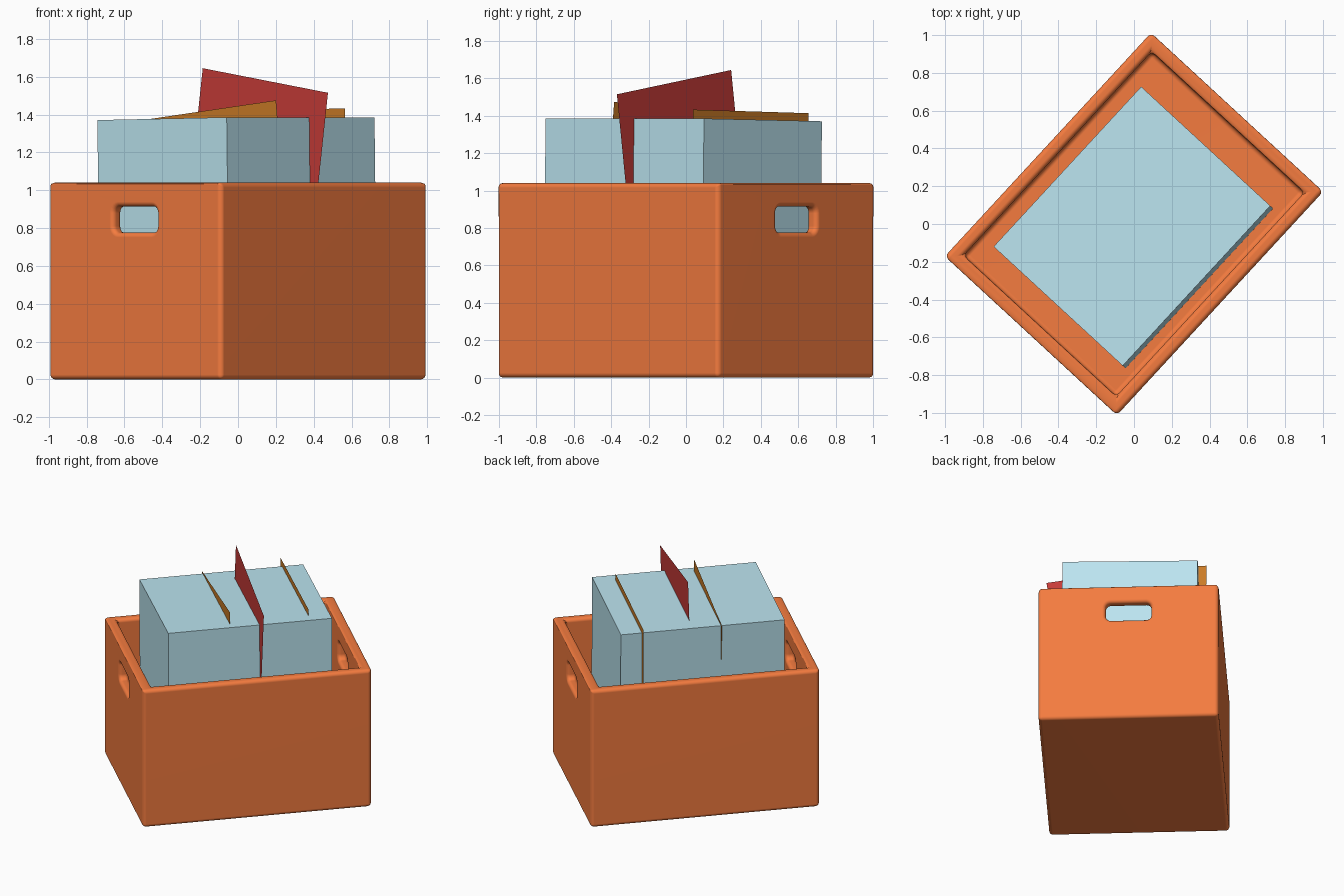
import bpy, bmesh, math
from mathutils import Matrix

if "Cube" in bpy.data.objects:
    bpy.data.objects.remove(bpy.data.objects["Cube"])

# The whole model is laid out along its own x (long) and y (short), then turned
TURN = Matrix.Rotation(math.radians(47.3), 4, 'Z')
L, W, H, T = 0.805, 0.62, 1.04, 0.10


def material(name, rgb):
    m = bpy.data.materials.new(name)
    m.diffuse_color = (*rgb, 1)
    m.use_nodes = True
    m.node_tree.nodes["Principled BSDF"].inputs["Base Color"].default_value = m.diffuse_color
    return m


def make(name, bm, mat=None):
    bmesh.ops.recalc_face_normals(bm, faces=bm.faces[:])
    me = bpy.data.meshes.new(name)
    bm.to_mesh(me)
    bm.free()
    ob = bpy.data.objects.new(name, me)
    bpy.context.collection.objects.link(ob)
    ob.matrix_world = TURN
    if mat:
        me.materials.append(mat)
    return ob


def block(size, matrix):
    bm = bmesh.new()
    bmesh.ops.create_cube(bm, size=1, matrix=matrix @ Matrix.Diagonal((*size, 1)))
    return bm


orange = material("orange", (0.91, 0.20, 0.05))
blue = material("pale_blue", (0.50, 0.78, 0.87))
red = material("red", (0.57, 0.045, 0.04))
brown = material("brown", (0.60, 0.20, 0.02))

# Open crate: inset the top and push it down to the floor
bm = block((2 * L, 2 * W, H), Matrix.Translation((0, 0, H / 2)))
top = max(bm.faces, key=lambda f: f.calc_center_median().z)
bmesh.ops.inset_region(bm, faces=[top], thickness=T)
well = bmesh.ops.extrude_discrete_faces(bm, faces=[top])["faces"]
bmesh.ops.translate(bm, verts=well[0].verts[:], vec=(0, 0, T - H))
crate = make("crate", bm, orange)

# Rounded-slot cutter running through both end walls
hw, hh, r, n = 0.156, 0.069, 0.035, 5
bm = bmesh.new()
ring = []
for q, (sy, sz) in enumerate([(1, 1), (-1, 1), (-1, -1), (1, -1)]):
    for i in range(n + 1):
        a = math.pi / 2 * (q + i / n)
        ring.append(bm.verts.new((-1, sy * (hw - r) + r * math.cos(a),
                                  0.845 + sz * (hh - r) + r * math.sin(a))))
face = bm.faces.new(ring)
ext = bmesh.ops.extrude_face_region(bm, geom=[face])["geom"]
bmesh.ops.translate(bm, vec=(2, 0, 0),
                    verts=[g for g in ext if isinstance(g, bmesh.types.BMVert)])
cutter = make("handle_cutter", bm)
cutter.hide_render = True

# Cut the handles, round every edge, and bake the result
cut = crate.modifiers.new("handles", 'BOOLEAN')
cut.object = cutter
cut.solver = 'EXACT'
bev = crate.modifiers.new("round", 'BEVEL')
bev.width, bev.segments = 0.025, 4
bev.limit_method, bev.angle_limit = 'ANGLE', math.radians(40)
bpy.context.view_layer.objects.active = crate
crate.select_set(True)
bpy.ops.object.convert(target='MESH')
bpy.data.objects.remove(cutter)
bpy.ops.object.shade_smooth_by_angle(angle=math.radians(35))
crate.modifiers.new("flat_sides", 'WEIGHTED_NORMAL').keep_sharp = True

# Stack of papers, leaning slightly
lean = Matrix.Translation((-0.016, -0.01, 0.74)) @ Matrix.Rotation(math.radians(-0.9), 4, 'X')
make("paper_stack", block((1.152, 0.93, 1.276), lean), blue)


# Thin divider sheets: x position, a top corner (y, z), tilt, side it runs to
def divider(name, x, y, z, tilt, height, mat):
    a = math.radians(tilt)
    across, down = (math.cos(a), math.sin(a)), (math.sin(a), -math.cos(a))
    bm = bmesh.new()
    bm.faces.new([bm.verts.new((x, y + across[0] * s + down[0] * t,
                                z + across[1] * s + down[1] * t))
                  for s, t in ((0, 0), (0.91, 0), (0.91, height), (0, height))])
    make(name, bm, mat)


divider("red_divider", 0.051, -0.600, 1.515, 8.2, 1.2, red)
divider("brown_divider_front", -0.146, -0.408, 1.475, -6.2, 1.1, brown)
divider("brown_divider_back", 0.411, -0.390, 1.433, -1.2, 1.25, brown)
